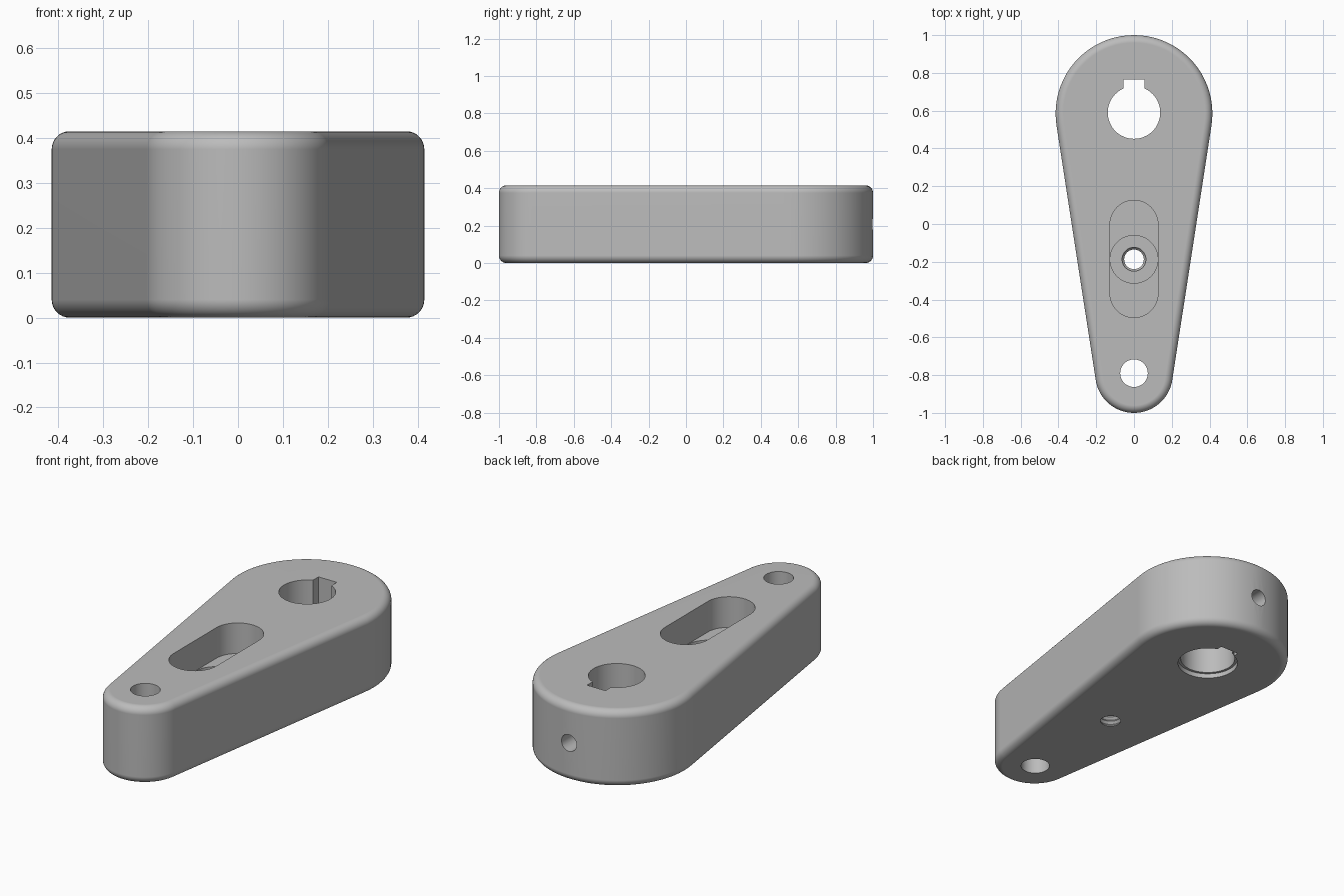
import bpy, bmesh, math

cube = bpy.data.objects.get("Cube")
if cube:
    bpy.data.objects.remove(cube, do_unlink=True)

HEIGHT, FILLET = 0.415, 0.04
BIG_Y, BIG_R = 0.585, 0.415
SMALL_Y, SMALL_R = -0.795, 0.205
MID_Z = HEIGHT / 2

grey = bpy.data.materials.new("machined grey")
grey.use_nodes = True
colour = (0.5, 0.5, 0.5, 1)
grey.diffuse_color = colour
grey.node_tree.nodes["Principled BSDF"].inputs["Base Color"].default_value = colour


def capsule(y0, r0, y1, r1, steps=40):
    """Outline of two circles joined by tangents; y1 is the further one."""
    tilt = math.asin((r1 - r0) / (y1 - y0))
    points = []
    for y, r, start, end in ((y1, r1, -tilt, math.pi + tilt),
                             (y0, r0, math.pi + tilt, 2 * math.pi - tilt)):
        for i in range(steps + 1):
            a = start + (end - start) * i / steps
            points.append((r * math.cos(a), y + r * math.sin(a)))
    return points


def circle(y, r, steps=64):
    return [(r * math.cos(2 * math.pi * i / steps), y + r * math.sin(2 * math.pi * i / steps))
            for i in range(steps)]


def loft(name, layers):
    """Solid through (outline, z) layers listed from bottom to top."""
    bm = bmesh.new()
    loops = [[bm.verts.new((x, y, z)) for x, y in outline] for outline, z in layers]
    for low, high in zip(loops, loops[1:]):
        n = len(low)
        for i in range(n):
            j = (i + 1) % n
            bm.faces.new((low[i], low[j], high[j], high[i]))
    bm.faces.new(loops[0][::-1])
    bm.faces.new(loops[-1])
    mesh = bpy.data.meshes.new(name)
    bm.to_mesh(mesh)
    bm.free()
    mesh.materials.append(grey)
    obj = bpy.data.objects.new(name, mesh)
    bpy.context.collection.objects.link(obj)
    return obj


# Tapered arm body with rounded top and bottom rims
layers = []
for base, sign in ((FILLET, -1), (HEIGHT - FILLET, 1)):
    for i in range(9):
        a = math.pi / 2 * (i if sign > 0 else 8 - i) / 8
        inset = FILLET * (1 - math.cos(a))
        layers.append((capsule(SMALL_Y, SMALL_R - inset, BIG_Y, BIG_R - inset),
                       base + sign * FILLET * math.sin(a)))
arm = loft("lever_arm", layers)

# Cutters: shaft bore with bottom recess and keyway, pin hole, slot with counterbore
key = [(-0.055, BIG_Y), (0.055, BIG_Y), (0.055, 0.765), (-0.055, 0.765)]
slot = capsule(-0.368, 0.127, -0.002, 0.127)
cutters = [
    loft("shaft_bore", [(circle(BIG_Y + 0.005, 0.139), -0.1), (circle(BIG_Y + 0.005, 0.139), 0.6)]),
    loft("bore_recess", [(circle(BIG_Y + 0.005, 0.153), -0.1), (circle(BIG_Y + 0.005, 0.153), 0.025)]),
    loft("keyway", [(key, -0.1), (key, 0.6)]),
    loft("pin_hole", [(circle(-0.79, 0.073), -0.1), (circle(-0.79, 0.073), 0.6)]),
    loft("slot", [(slot, 0.25), (slot, 0.6)]),
    loft("counterbore", [(circle(-0.187, 0.1265), 0.2), (circle(-0.187, 0.1265), 0.3)]),
]

# Threaded hole under the slot, as stacked V grooves
thread = [(circle(-0.187, 0.052, 40), -0.1)]
for i in range(16):
    thread.append((circle(-0.187, 0.063 if i % 2 else 0.052, 40), 0.004 + 0.0125 * i))
thread.append((circle(-0.187, 0.063, 40), 0.23))
cutters.append(loft("threaded_hole", thread))

# Set screw hole from the back into the keyway
screw = loft("set_screw_hole", [(circle(0, 0.045, 40), 0), (circle(0, 0.045, 40), 0.5)])
screw.location = (0, 1.18, MID_Z)
screw.rotation_euler.x = math.pi / 2
cutters.append(screw)

bpy.context.view_layer.objects.active = arm
for obj in bpy.context.selected_objects:
    obj.select_set(False)
arm.select_set(True)
for cutter in cutters:
    cutter.hide_render = True
    mod = arm.modifiers.new(cutter.name, "BOOLEAN")
    mod.operation = "DIFFERENCE"
    mod.solver = "EXACT"
    mod.object = cutter
    bpy.ops.object.modifier_apply(modifier=mod.name)
for cutter in cutters:
    bpy.data.objects.remove(cutter, do_unlink=True)

# Smooth curved walls, keep rims crisp and flats flat
bpy.ops.object.shade_smooth_by_angle(angle=math.radians(30))
weighted = arm.modifiers.new("flat faces", "WEIGHTED_NORMAL")
weighted.keep_sharp = True
